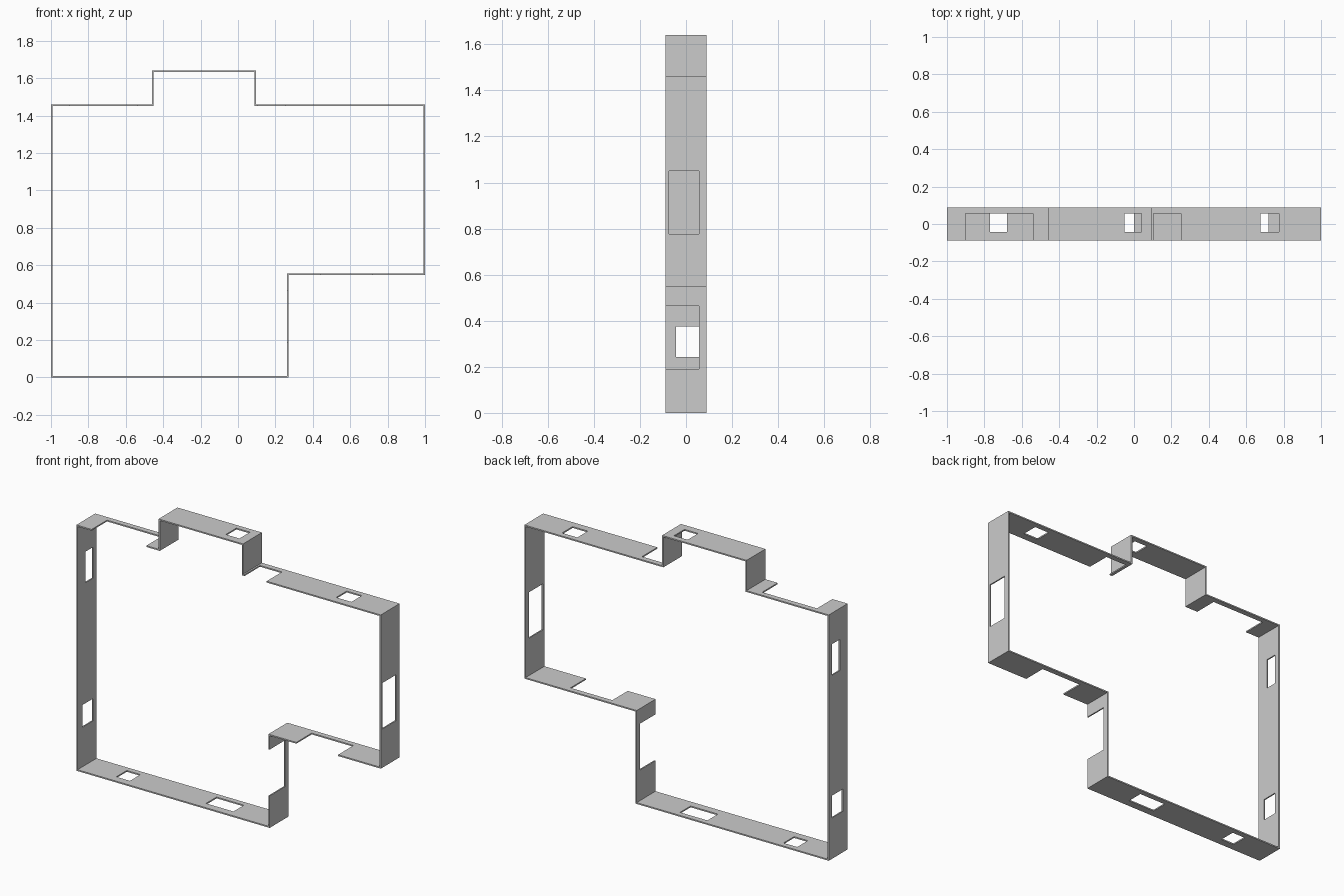
import bpy, bmesh
from mathutils import Matrix, Vector

if "Cube" in bpy.data.objects:
    bpy.data.objects.remove(bpy.data.objects["Cube"])

HALF = 0.0885      # half depth of the wall band (y)
THICK = 0.008      # wall thickness
HEAD = 0.056       # upper edge of every opening
SILL = -0.043      # usual window sill

# Room outline in x/z, counter-clockwise seen from the front
OUTLINE = [(-1, 0), (0.27, 0), (0.27, 0.547), (1, 0.547), (1, 1.46),
           (0.095, 1.46), (0.095, 1.64), (-0.46, 1.64), (-0.46, 1.46), (-1, 1.46)]

DOOR = -HALF - 0.05
# Openings: (wall axis, wall position, start, end, sill)
OPENINGS = [
    ('z', 0, -0.77, -0.68, SILL), ('z', 0, -0.18, 0.0, SILL),
    ('x', 0.27, 0.19, 0.465, DOOR),
    ('z', 0.547, 0.445, 0.72, DOOR),
    ('x', 1, 0.777, 1.05, -0.073),
    ('z', 1.46, 0.675, 0.775, SILL), ('z', 1.46, 0.105, 0.25, DOOR),
    ('z', 1.64, -0.05, 0.04, SILL),
    ('z', 1.46, -0.90, -0.54, DOOR),
    ('x', -1, 1.09, 1.275, -0.015), ('x', -1, 0.243, 0.375, SILL),
]


def make_object(name, bm):
    mesh = bpy.data.meshes.new(name)
    bm.to_mesh(mesh)
    bm.free()
    obj = bpy.data.objects.new(name, mesh)
    bpy.context.collection.objects.link(obj)
    return obj


# Wall band: ribbon along the outline, thickened inward
bm = bmesh.new()
front = [bm.verts.new((x, -HALF, z)) for x, z in OUTLINE]
back = [bm.verts.new((x, HALF, z)) for x, z in OUTLINE]
for i in range(len(OUTLINE)):
    j = (i + 1) % len(OUTLINE)
    bm.faces.new((front[i], back[i], back[j], front[j]))
walls = make_object("outer_walls", bm)
solid = walls.modifiers.new("thickness", 'SOLIDIFY')
solid.thickness = THICK
solid.offset = -1
solid.use_even_offset = True

# Door and window cutters
bm = bmesh.new()
for axis, pos, a, b, sill in OPENINGS:
    mid, length, w = (a + b) / 2, b - a, 0.04
    y, dy = (sill + HEAD) / 2, HEAD - sill
    centre = (mid, y, pos) if axis == 'z' else (pos, y, mid)
    size = (length, dy, w) if axis == 'z' else (w, dy, length)
    bmesh.ops.create_cube(bm, size=1, matrix=Matrix.Translation(centre) @
                          Matrix.Diagonal(Vector((*size, 1))))
cutter = make_object("opening_cutters", bm)
cutter.hide_render = True
cut = walls.modifiers.new("openings", 'BOOLEAN')
cut.operation = 'DIFFERENCE'
cut.solver = 'EXACT'
cut.object = cutter

# Apply the modifiers and remove the helper
bpy.context.view_layer.objects.active = walls
walls.select_set(True)
for name in ("thickness", "openings"):
    bpy.ops.object.modifier_apply(modifier=name)
bpy.data.objects.remove(cutter, do_unlink=True)
